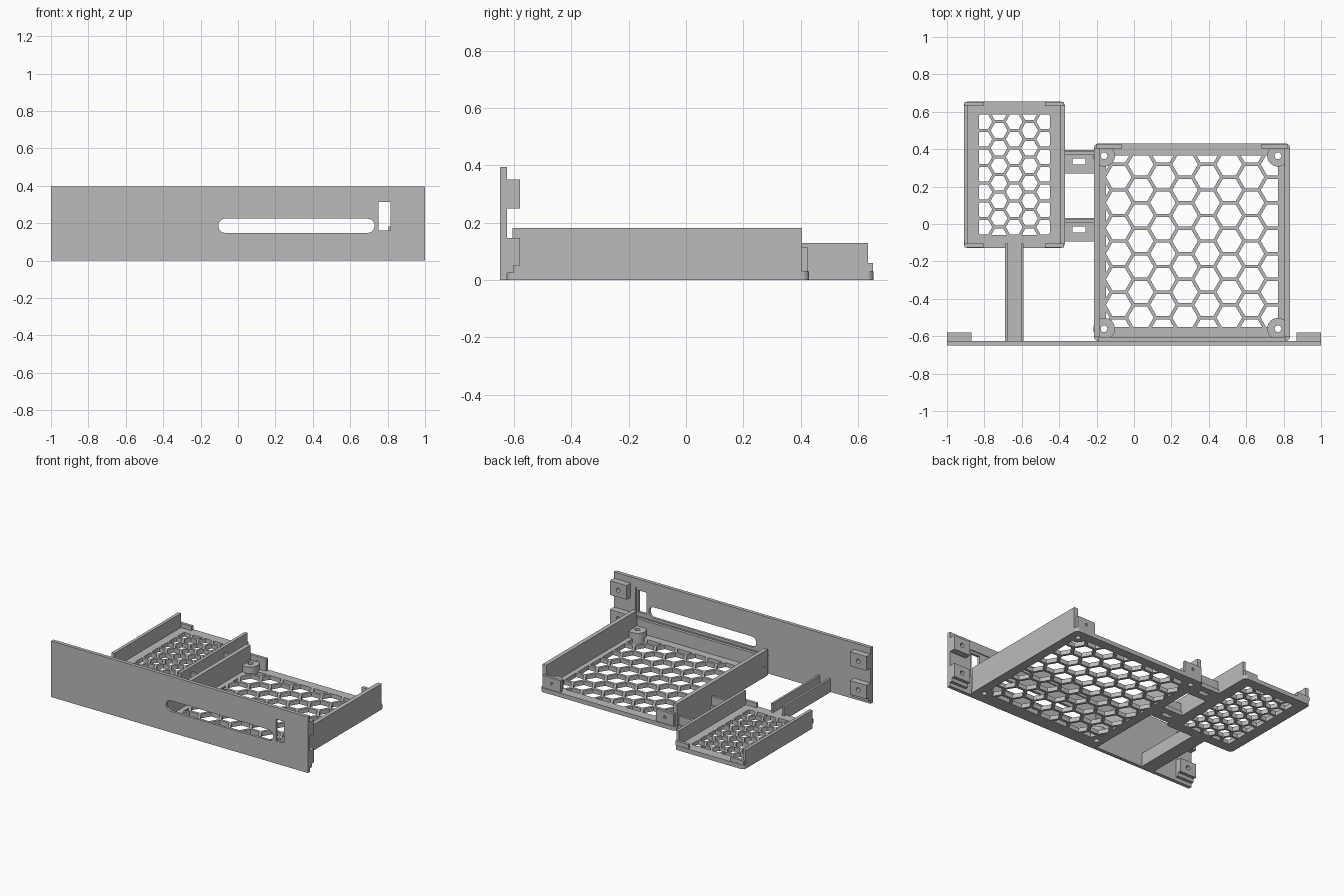
import bpy, bmesh, math
from mathutils import Vector

old = bpy.data.objects.get("Cube")
if old:
    bpy.data.objects.remove(old)

grey = bpy.data.materials.new("matte_grey")
grey.use_nodes = True
grey.diffuse_color = (0.5, 0.5, 0.5, 1)
grey.node_tree.nodes["Principled BSDF"].inputs["Base Color"].default_value = (0.5, 0.5, 0.5, 1)


def prisms(name, outlines, lo, hi, axis="z"):
    """Extrude closed 2D outlines from lo to hi along z or y."""
    bm = bmesh.new()
    for pts in outlines:
        def place(p, t):
            return (p[0], p[1], t) if axis == "z" else (p[0], t, p[1])
        a = [bm.verts.new(place(p, lo)) for p in pts]
        b = [bm.verts.new(place(p, hi)) for p in pts]
        bm.faces.new(a)
        bm.faces.new(b[::-1])
        for i in range(len(pts)):
            j = (i + 1) % len(pts)
            bm.faces.new((a[i], b[i], b[j], a[j]))
    bmesh.ops.recalc_face_normals(bm, faces=bm.faces)
    mesh = bpy.data.meshes.new(name)
    bm.to_mesh(mesh)
    bm.free()
    mesh.materials.append(grey)
    obj = bpy.data.objects.new(name, mesh)
    bpy.context.collection.objects.link(obj)
    return obj


def rect(x0, x1, y0, y1):
    return [(x0, y0), (x1, y0), (x1, y1), (x0, y1)]


def rounded(x0, x1, y0, y1, r, steps=6):
    pts = []
    corners = [(x1 - r, y1 - r), (x0 + r, y1 - r), (x0 + r, y0 + r), (x1 - r, y0 + r)]
    for k, (cx, cy) in enumerate(corners):
        for i in range(steps + 1):
            a = (k + i / steps) * math.pi / 2
            pts.append((cx + r * math.cos(a), cy + r * math.sin(a)))
    return pts


def circle(cx, cy, r, n=24):
    return [(cx + r * math.cos(math.tau * i / n), cy + r * math.sin(math.tau * i / n)) for i in range(n)]


def box(name, x0, x1, y0, y1, z0, z1):
    return prisms(name, [rect(x0, x1, y0, y1)], z0, z1)


def cut(obj, outlines, lo, hi, axis="z"):
    """Subtract prisms from an object and bake the result."""
    cutter = prisms("cutter", outlines, lo, hi, axis)
    cutter.hide_render = True
    mod = obj.modifiers.new("cut", "BOOLEAN")
    mod.operation, mod.solver, mod.object = "DIFFERENCE", "EXACT", cutter
    graph = bpy.context.evaluated_depsgraph_get()
    baked = bpy.data.meshes.new_from_object(obj.evaluated_get(graph))
    obj.modifiers.clear()
    obj.data = baked
    bpy.data.objects.remove(cutter)


def clip(poly, axis, limit, sign):
    """Keep the side of a polygon where sign * (coordinate - limit) <= 0."""
    out = []
    for p, q in zip(poly, poly[1:] + poly[:1]):
        dp, dq = sign * (p[axis] - limit), sign * (q[axis] - limit)
        if dp <= 0:
            out.append(p)
        if dp * dq < 0:
            out.append(tuple(Vector(p).lerp(Vector(q), dp / (dp - dq))))
    return out


def honeycomb(x0, x1, y0, y1, cx, cy, pitch, bar):
    """Flat-topped hexagons clipped to a rectangle."""
    cells = []
    radius = (pitch - bar) / math.sqrt(3)
    for i in range(-6, 7):
        for j in range(-6, 7):
            x = cx + i * pitch * math.sqrt(3) / 2
            y = cy + (j + (i % 2) / 2) * pitch
            cell = circle(x, y, radius, 6)
            for axis, limit, sign in ((0, x0, -1), (0, x1, 1), (1, y0, -1), (1, y1, 1)):
                cell = clip(cell, axis, limit, sign)
            if len(cell) > 2:
                w = max(p[0] for p in cell) - min(p[0] for p in cell)
                h = max(p[1] for p in cell) - min(p[1] for p in cell)
                if min(w, h) > 0.005:
                    cells.append(cell)
    return cells


FLOOR = 0.03

# Front panel with slot, port window and shallow rear recess
panel = box("front_panel", -1, 1, -0.65, -0.625, 0, 0.395)
cut(panel, [rounded(-0.105, 0.73, 0.148, 0.224, 0.037)], -0.7, -0.6, "y")
cut(panel, [rect(0.75, 0.815, 0.16, 0.312)], -0.7, -0.6, "y")
cut(panel, [rect(-0.21, 0.83, 0.13, 0.33)], -0.632, -0.6, "y")

# Mounting blocks at the panel ends
for side, x0, x1 in (("left", 0.87, 1.0), ("right", -1.0, -0.87)):
    for level, z0, z1 in (("lower", 0.05, 0.147), ("upper", 0.25, 0.35)):
        block = box(f"{level}_{side}_mount_block", x0, x1, -0.626, -0.58, z0, z1)
        cut(block, [circle((x0 + x1) / 2, (z0 + z1) / 2, 0.015, 16)], -0.61, -0.5, "y")
    box(f"{side}_mount_foot", x0, x1, -0.626, -0.603, 0.025, 0.051)

# Large tray floor with honeycomb and screw holes
posts = [(x, y) for x in (-0.16, 0.77) for y in (-0.56, 0.365)]
large = prisms("large_tray_floor", [rounded(-0.215, 0.835, -0.625, 0.43, 0.025)], 0, FLOOR)
cut(large, honeycomb(-0.15, 0.77, -0.55, 0.365, 0.273, 0.182, 0.1365, 0.018), -0.1, 0.1)

# Large tray walls, low front wall and rear corner stops
for side, x0 in (("left", 0.805), ("right", -0.215)):
    box(f"large_tray_{side}_wall", x0, x0 + 0.03, -0.605, 0.405, FLOOR, 0.182)
box("large_tray_front_wall", -0.19, 0.81, -0.626, -0.605, FLOOR, 0.125)
for side, x0, x1 in (("left", 0.68, 0.82), ("right", -0.2, -0.065)):
    stop = box(f"large_tray_{side}_stop", x0, x1, 0.405, 0.425, FLOOR, 0.115)
    cut(stop, [circle((x0 + x1) / 2, 0.075, 0.01, 12)], 0.3, 0.5, "y")

# Round screw posts in the large tray corners
for n, (x, y) in enumerate(posts):
    post = prisms(f"screw_post_{n + 1}", [circle(x, y, 0.058, 32)], FLOOR - 0.03, 0.075)
    cut(post, [circle(x, y, 0.018, 16)], -0.1, 0.2)
    cut(large, [circle(x, y, 0.0575, 32)], -0.1, 0.2)

# Small tray floor, side walls and corner stops
small = prisms("small_tray_floor", [rounded(-0.91, -0.37, -0.128, 0.655, 0.025)], 0, FLOOR)
cut(small, honeycomb(-0.83, -0.45, -0.06, 0.585, -0.64, 0.265, 0.094, 0.016), -0.1, 0.1)
for side, x0 in (("left", -0.392), ("right", -0.91)):
    box(f"small_tray_{side}_wall", x0, x0 + 0.022, -0.108, 0.635, FLOOR, 0.13)
for end, y0 in (("front", -0.125), ("back", 0.632)):
    for side, x0, x1 in (("left", -0.475, -0.375), ("right", -0.905, -0.805)):
        box(f"small_tray_{end}_{side}_stop", x0, x1, y0, y0 + 0.02, FLOOR, 0.06)

# Bridges joining the trays, each with a strap hole and a rib
for place, y0 in (("back", 0.27), ("front", -0.093)):
    bridge = box(f"{place}_bridge", -0.371, -0.214, y0, y0 + 0.125, 0, FLOOR)
    cut(bridge, [rect(-0.328, -0.26, y0 + 0.047, y0 + 0.08)], -0.1, 0.1)
    box(f"{place}_bridge_rib", -0.371, -0.214, y0 + 0.1, y0 + 0.117, FLOOR, 0.09)

# Arm from the small tray to the panel, with two ribs
box("front_arm", -0.69, -0.59, -0.626, -0.127, 0, FLOOR)
for side, x0 in (("left", -0.605), ("right", -0.69)):
    box(f"front_arm_{side}_rib", x0, x0 + 0.015, -0.626, -0.105, FLOOR, 0.095)
